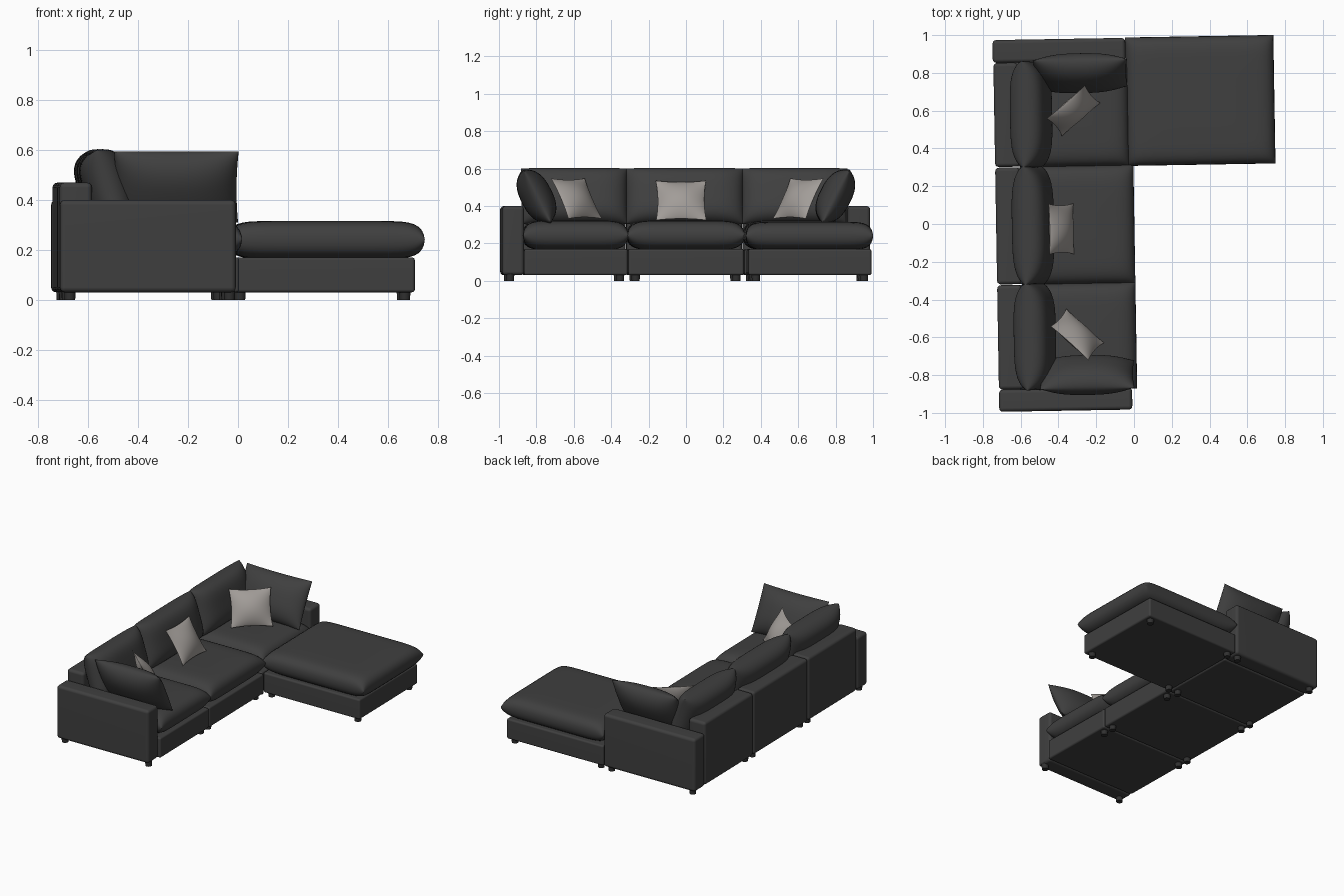
import bpy, bmesh, math
from mathutils import Matrix, Vector

cube = bpy.data.objects.get("Cube")
if cube:
    bpy.data.objects.remove(cube, do_unlink=True)

# the whole sofa stands slightly turned
TURN = Matrix.Rotation(0.017, 4, "Z")


def material(name, rgb):
    m = bpy.data.materials.new(name)
    m.use_nodes = True
    color = (*rgb, 1)
    m.diffuse_color = color
    bsdf = next(n for n in m.node_tree.nodes if n.type == "BSDF_PRINCIPLED")
    bsdf.inputs["Base Color"].default_value = color
    bsdf.inputs["Roughness"].default_value = 0.9
    return m


FABRIC = material("charcoal fabric", (0.05, 0.05, 0.05))
LINEN = material("warm grey linen", (0.36, 0.335, 0.315))
FOOT = material("black plastic", (0.03, 0.03, 0.03))


def finish(name, bm, mat, matrix):
    bmesh.ops.recalc_face_normals(bm, faces=bm.faces)
    for f in bm.faces:
        f.smooth = True
    me = bpy.data.meshes.new(name)
    bm.to_mesh(me)
    bm.free()
    me.transform(TURN @ matrix)
    me.materials.append(mat)
    ob = bpy.data.objects.new(name, me)
    bpy.context.collection.objects.link(ob)
    return ob


def box(name, x, y, z, bevel=0.012):
    """Upholstered block given by its x, y and z ranges."""
    bm = bmesh.new()
    bmesh.ops.create_cube(bm, size=1)
    size = Vector((r[1] - r[0] for r in (x, y, z)))
    mid = Vector((sum(r) / 2 for r in (x, y, z)))
    bmesh.ops.scale(bm, vec=size, verts=bm.verts)
    bmesh.ops.bevel(bm, geom=bm.edges[:], offset=bevel, segments=3,
                    profile=0.5, affect="EDGES")
    ob = finish(name, bm, FABRIC, Matrix.Translation(mid))
    mod = ob.modifiers.new("even shading", "WEIGHTED_NORMAL")
    mod.keep_sharp = True
    return ob


def pillow(name, width, height, thick, loc, yaw=0, tilt=0, p=4, q=2,
           pinch=0.0, mat=FABRIC, n=28):
    """Stuffed cushion facing local +x; tilt leans its top backwards."""
    bm = bmesh.new()
    steps = [math.sin(math.pi / 2 * (2 * i / n - 1)) for i in range(n + 1)]
    for side in (-1, 1):
        rows = []
        for b in steps:
            row = []
            for a in steps:
                bulge = max(0, (1 - abs(a) ** p) * (1 - abs(b) ** p)) ** (1 / q)
                row.append(bm.verts.new((
                    side * bulge * thick / 2,
                    a * width / 2 * (1 - pinch * (1 - b * b)),
                    b * height / 2 * (1 - pinch * (1 - a * a)))))
            rows.append(row)
        for r, s in zip(rows, rows[1:]):
            for i in range(n):
                bm.faces.new((r[i], r[i + 1], s[i + 1], s[i]))
    bmesh.ops.remove_doubles(bm, verts=bm.verts, dist=1e-5)
    matrix = (Matrix.Translation(loc)
              @ Matrix.Rotation(math.radians(yaw), 4, "Z")
              @ Matrix.Rotation(math.radians(-tilt), 4, "Y"))
    return finish(name, bm, mat, matrix)


def feet(name, x, y):
    """Four short round feet under one module."""
    bm = bmesh.new()
    for fx in (x[0] + 0.04, x[1] - 0.04):
        for fy in (y[0] + 0.04, y[1] - 0.04):
            bmesh.ops.create_cone(
                bm, cap_ends=True, segments=20, radius1=0.021, radius2=0.023,
                depth=0.036, matrix=Matrix.Translation((fx, fy, 0.018)))
    ob = finish(name, bm, FOOT, Matrix.Identity(4))
    for e in ob.data.edges:
        a, b = (ob.data.vertices[i].co.z for i in e.vertices)
        e.use_edge_sharp = abs(a - b) < 0.001


BACK, FRONT = -0.73, -0.01
BASE_Z = (0.03, 0.17)
SEAT_Z, SEAT_T = 0.243, 0.16

# seat modules: name, full y range, y range between the arms
modules = (
    ("near", (-0.98, -0.312), (-0.865, -0.312)),
    ("middle", (-0.308, 0.31), (-0.308, 0.31)),
    ("corner", (0.314, 0.985), (0.314, 0.865)),
)
for name, full, inner in modules:
    front = FRONT - (0.02 if name == "corner" else 0)
    mid, width = sum(inner) / 2, inner[1] - inner[0]
    box(name + "_base", (BACK + 0.01, front), inner, BASE_Z)
    box(name + "_back", (BACK, -0.60), inner, (0.03, 0.47), 0.02)
    feet(name + "_feet", (BACK, front), full)
    depth = front + 0.01 + 0.60
    pillow(name + "_seat_cushion", width + 0.01, depth, SEAT_T,
           (front + 0.012 - depth / 2, mid, SEAT_Z), tilt=90, p=7, q=2.2)
    pillow(name + "_back_cushion", width + 0.015, 0.31, 0.19,
           (-0.535, mid, 0.452), tilt=17, p=4, q=2, pinch=0.01)

# arms at both ends
box("near_arm", (BACK, -0.025), (-0.982, -0.865), (0.03, 0.40), 0.02)
box("corner_arm", (BACK - 0.003, -0.03), (0.865, 0.986), (0.03, 0.40), 0.02)

# loose cushions leaning on the arms
pillow("near_arm_cushion", 0.50, 0.32, 0.17, (-0.262, -0.795, 0.452),
       yaw=90, tilt=27, p=2.6, q=1.7, pinch=0.03)
pillow("corner_arm_cushion", 0.50, 0.32, 0.17, (-0.272, 0.803, 0.452),
       yaw=-90, tilt=27, p=2.6, q=1.7, pinch=0.03)

# ottoman beside the corner module
box("ottoman_base", (-0.026, 0.715), (0.322, 0.98), BASE_Z)
feet("ottoman_feet", (-0.026, 0.715), (0.322, 0.98))
pillow("ottoman_cushion", 0.68, 0.785, 0.152, (0.362, 0.648, 0.24),
       tilt=90, p=10, q=2.2)

# light throw pillows
for name, loc, yaw, tilt in (
        ("near_throw_pillow", (-0.31, -0.58, 0.44), 47, 30),
        ("middle_throw_pillow", (-0.385, -0.02, 0.43), 0, 32),
        ("corner_throw_pillow", (-0.31, 0.605, 0.44), -50, 30)):
    pillow(name, 0.27, 0.25, 0.09, loc, yaw, tilt, p=2, q=1.2,
           pinch=0.08, mat=LINEN)
